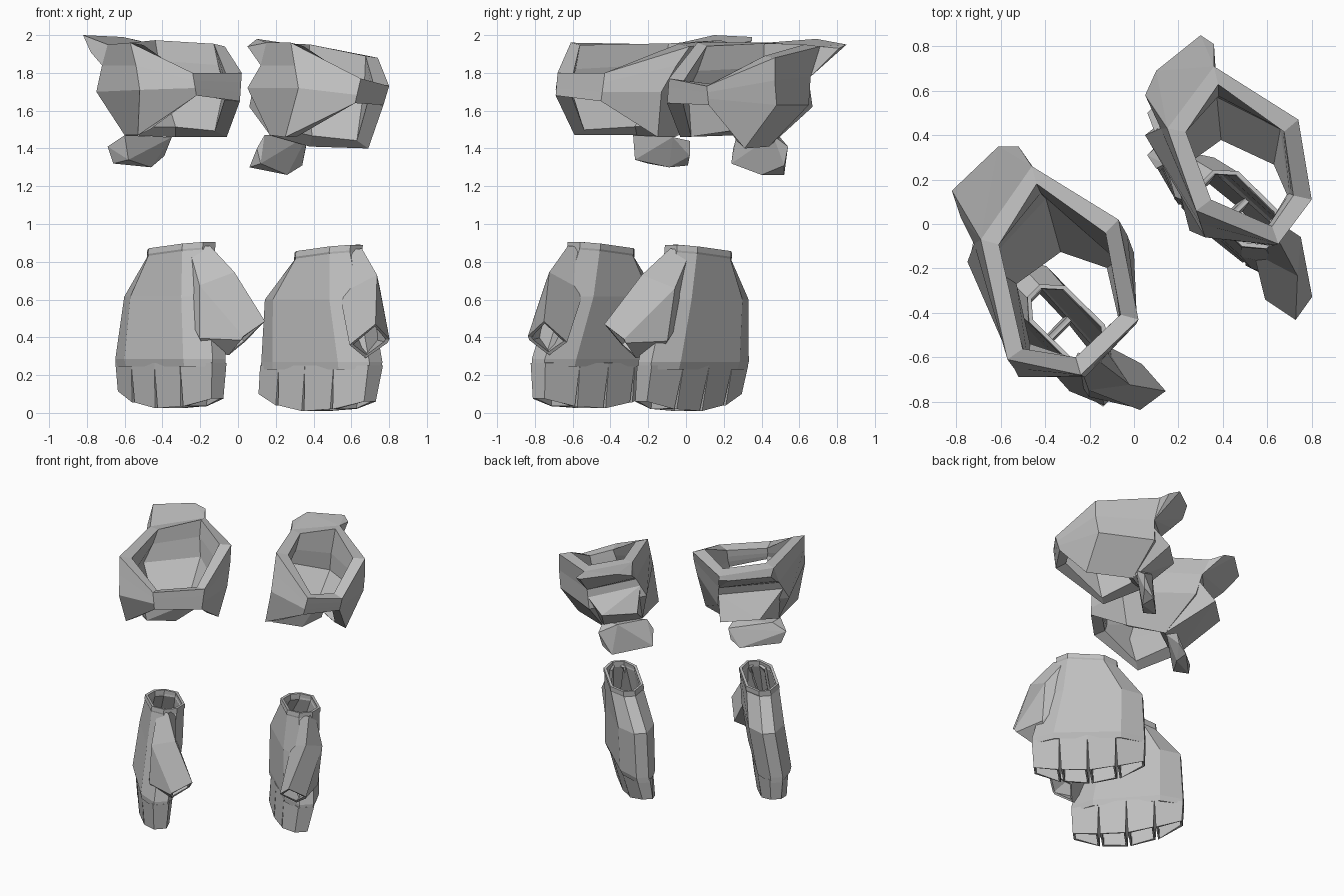
import bpy
import bmesh
from math import sqrt
from mathutils import Vector

cube = bpy.data.objects.get("Cube")
if cube:
    bpy.data.objects.remove(cube, do_unlink=True)

grey = bpy.data.materials.new("plain grey")
grey.use_nodes = True
grey.diffuse_color = (0.52, 0.52, 0.52, 1)
grey.node_tree.nodes["Principled BSDF"].inputs["Base Color"].default_value = grey.diffuse_color


def finish(name, bm, thickness=0.0):
    """Turn a bmesh into a flat shaded object, optionally with wall thickness."""
    bm.normal_update()
    middle = sum((v.co for v in bm.verts), Vector()) / len(bm.verts)
    outward = sum(f.normal.dot(f.calc_center_median() - middle) * f.calc_area() for f in bm.faces)
    if outward < 0:
        bmesh.ops.reverse_faces(bm, faces=bm.faces[:])
    mesh = bpy.data.meshes.new(name)
    bm.to_mesh(mesh)
    bm.free()
    mesh.materials.append(grey)
    obj = bpy.data.objects.new(name, mesh)
    bpy.context.collection.objects.link(obj)
    if thickness:
        wall = obj.modifiers.new("wall", "SOLIDIFY")
        wall.thickness = thickness
        wall.offset = -1


def loft(name, rings, thickness):
    """Open tube through rings of points."""
    bm = bmesh.new()
    loops = [[bm.verts.new(p) for p in ring] for ring in rings]
    for upper, lower in zip(loops, loops[1:]):
        count = len(upper)
        for i in range(count):
            j = (i + 1) % count
            bm.faces.new((upper[i], upper[j], lower[j], lower[i]))
    finish(name, bm, thickness)


def hull(name, points):
    """Faceted solid around a few points."""
    bm = bmesh.new()
    for p in points:
        bm.verts.new(p)
    bmesh.ops.convex_hull(bm, input=bm.verts[:])
    loose = [v for v in bm.verts if not v.link_faces]
    bmesh.ops.delete(bm, geom=loose, context="VERTS")
    finish(name, bm)


def metres(points):
    return [Vector(p) / 100 for p in points]


def column(points):
    """Four levels of a wall corner; short columns are divided evenly."""
    points = metres(points)
    if len(points) == 2:
        top, bottom = points
        points = [top.lerp(bottom, k / 3) for k in range(4)]
    return points


def collar(side, corners, upper_flap, ridge, lower_flap):
    """Six sided collar, low in front, with flaps and a ridge at the back."""
    columns = [column(c) for c in corners.values()]
    loft(side + "_collar", list(zip(*columns)), 0.085)
    back = (columns[0], columns[-1])
    hull(side + "_upper_flap", metres(upper_flap) + [c[k] for c in back for k in (0, 1)])
    hull(side + "_back_ridge", metres(ridge) + [c[1].lerp(c[2], 0.4) for c in back] + [c[3] for c in back])
    hull(side + "_lower_flap", metres(lower_flap))


# Collars, corners run clockwise from the back, levels run from top to bottom
collar(
    "right",
    {
        "back_inner": [(-46, 26, 195), (-43, 22, 184), (-40, 19, 169), (-33, -6, 146)],
        "side_inner": [(-7, 2, 194), (-3, -5, 184), (0, -13, 170), (-6, -15, 146)],
        "front_inner": [(2, -43, 180), (1, -45, 165)],
        "front_outer": [(-24, -68, 180), (-22, -69, 168)],
        "side_outer": [(-57, -61, 196), (-54, -65, 184), (-52, -69, 171), (-53, -59, 147)],
        "back_outer": [(-69, -7, 195), (-72, -9, 184), (-75, -17, 170), (-60, -26, 147)],
    },
    [(-82, 15, 200), (-61, 35, 199), (-52, 35, 197), (-78, 3, 191)],
    [(-69, 10, 162), (-49, 29, 162)],
    [(-69, -22, 141), (-66, -20, 132), (-60, -28, 147), (-58, -27, 134), (-46, -9, 130),
     (-46, 1, 131), (-39, 2, 136), (-37, 2, 144), (-35, -7, 146), (-60, -18, 147)],
)
collar(
    "left",
    {
        "back_outer": [(36, 71, 194), (37, 66, 178), (36, 65, 163), (38, 44, 141)],
        "side_outer": [(74, 47, 188), (74, 47, 176), (72, 48, 163), (69, 31, 140)],
        "front_outer": [(80, 11, 173), (77, 12, 163)],
        "front_inner": [(65, -9, 177), (62, -10, 164)],
        "side_inner": [(28, 6, 196), (30, 0, 184), (32, -6, 172), (25, -3, 146)],
        "back_inner": [(15, 43, 196), (12, 43, 184), (5, 40, 172), (17, 28, 147)],
    },
    [(5, 58, 194), (10, 69, 198), (30, 85, 195), (36, 81, 193), (10, 52, 188)],
    [(6, 50, 162), (24, 67, 162)],
    [(10, 25, 140), (6, 31, 130), (12, 24, 132), (14, 27, 147), (26, 40, 126),
     (26, 52, 126), (34, 52, 131), (36, 54, 141), (37, 46, 147), (24, 48, 148)],
)


def left_hand(p):
    """The left hand leans outwards a little."""
    lean = 0.07 * (p[2] - 0.5)
    return Vector((p[0] + lean, p[1] + lean, p[2]))


def right_hand(p):
    """The right hand is mirrored across the diagonal and leans the other way."""
    lean = 0.07 * (p[2] - 0.5)
    return Vector((lean - p[1] - 0.285, lean - p[0] - 0.02, p[2] + 0.015))


def turned(u, v, z):
    """Point given across and along the hand, which is turned half a right angle."""
    return ((u - v) / sqrt(2), (u + v) / sqrt(2), z)


def hand_ring(z, back, front, across_back, across_front, half, tilt):
    """Blunt eight sided section of the hand."""
    length = back - front
    outline = [(0, 0.35), (0.2, 1), (0.8, 1), (1, 0.4), (1, -0.4), (0.8, -1), (0.2, -1), (0, -0.35)]
    ring = []
    for t, s in outline:
        u = across_back + (across_front - across_back) * t + half * s
        ring.append(turned(u, back - length * t, z - tilt * length * (1 - t)))
    return ring


# Hand sections: height, back, front, sideways at back and front, half thickness, tilt
HAND = [
    (0.89, -0.08, -0.50, 0.35, 0.35, 0.115, 0.1),
    (0.86, -0.08, -0.50, 0.35, 0.35, 0.118, 0.1),
    (0.85, -0.08, -0.50, 0.35, 0.35, 0.114, 0.1),
    (0.60, 0.09, -0.58, 0.325, 0.36, 0.125, 0),
    (0.27, 0.105, -0.67, 0.345, 0.385, 0.122, 0),
    (0.23, 0.105, -0.67, 0.34, 0.385, 0.112, 0),
]
# Thumb sections from the root to the open tip
THUMB = [
    [(63, -11, 87), (60, 0, 86), (66, -2, 50), (67, -7, 34), (54, -11, 86)],
    [(72, -25, 73), (74, -7, 66), (75, -9, 38), (70, -12, 32), (53, -14, 63)],
    [(73, -43, 47), (81, -32, 39), (80, -31, 37), (69, -25, 29), (60, -33, 36)],
]
# Finger borders: half thickness and lower end height
THICK = (0.045, 0.11, 0.12, 0.11, 0.055)
ENDS = (0.10, 0.04, 0.01, 0.02, 0.06)

for side, place in (("left", left_hand), ("right", right_hand)):
    rings = [[place(p) for p in hand_ring(*section)] for section in HAND]
    loft(side + "_glove_hand", rings, 0.02)
    loft(side + "_glove_thumb", [[place(p) for p in metres(r)] for r in THUMB], 0.02)
    for finger in range(4):
        rings = []
        for level, gap, shrink in ((0, 0.0, 1.0), (1, 0.009, 0.8)):
            ring = []
            for border, sign in ((0, -1), (0, 1), (1, 1), (1, -1)):
                k = finger + border
                v = 0.105 - 0.194 * k + (gap if border else -gap)
                u = 0.34 + 0.011 * k - 0.015 * level + sign * THICK[k] * shrink
                ring.append(place(turned(u, v, ENDS[k] if level else 0.25)))
            rings.append(ring)
        loft(f"{side}_glove_finger_{finger + 1}", rings, 0.018)
